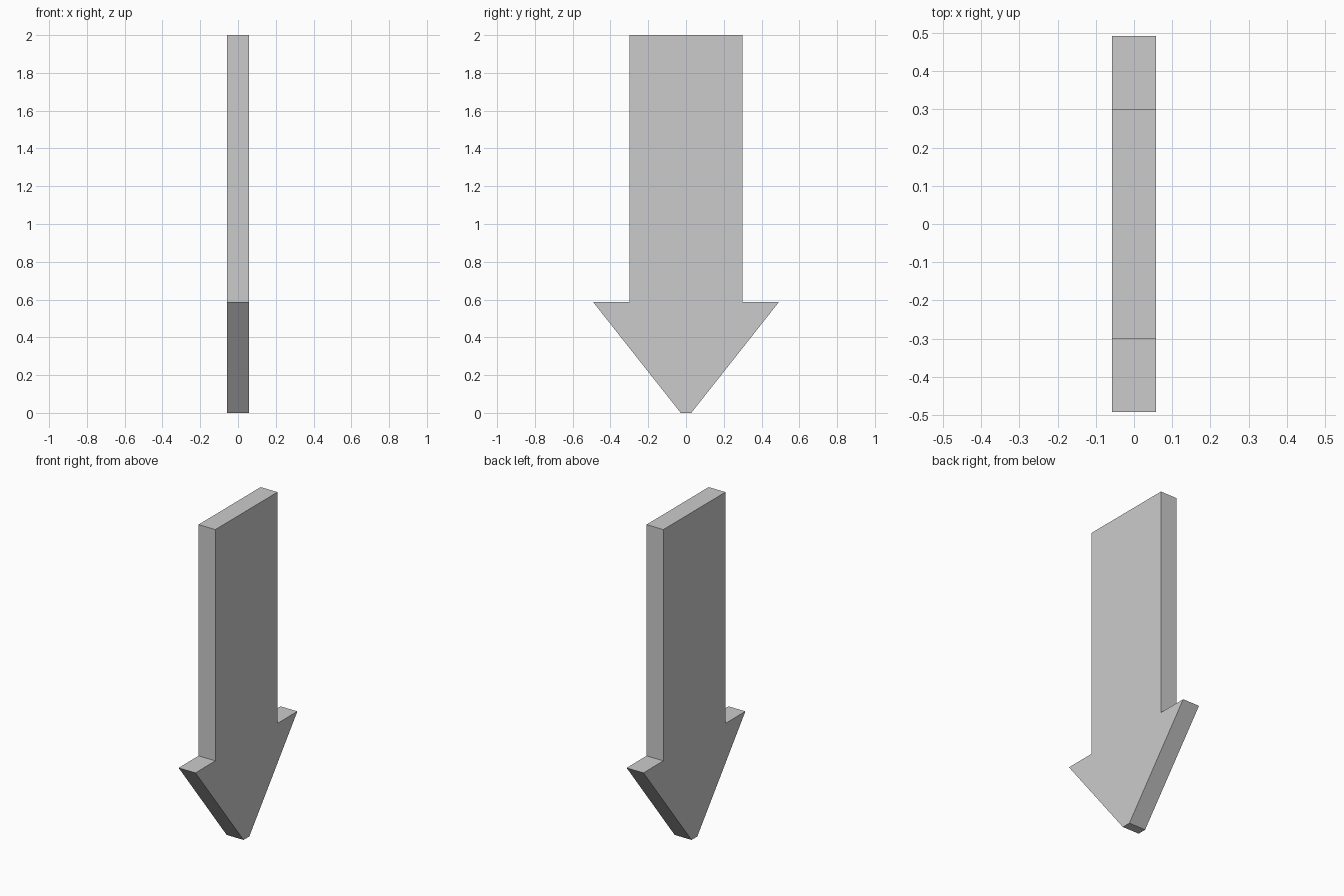
import bpy
import bmesh

if "Cube" in bpy.data.objects:
    bpy.data.objects.remove(bpy.data.objects["Cube"])

THICKNESS = 0.114

# Right half of the arrow outline (y, z), from tip to top
half = [(0.028, 0.0), (0.492, 0.587), (0.3, 0.587), (0.3, 2.0)]
outline = half + [(-y, z) for y, z in reversed(half)]

# Flat arrow plate: outline face extruded along x
bm = bmesh.new()
face = bm.faces.new([bm.verts.new((-THICKNESS / 2, y, z)) for y, z in outline])
result = bmesh.ops.extrude_face_region(bm, geom=[face], use_keep_orig=True)
moved = [g for g in result["geom"] if isinstance(g, bmesh.types.BMVert)]
bmesh.ops.translate(bm, verts=moved, vec=(THICKNESS, 0, 0))
bmesh.ops.recalc_face_normals(bm, faces=bm.faces)

mesh = bpy.data.meshes.new("down_arrow")
bm.to_mesh(mesh)
bm.free()
arrow = bpy.data.objects.new("down_arrow", mesh)
bpy.context.collection.objects.link(arrow)
